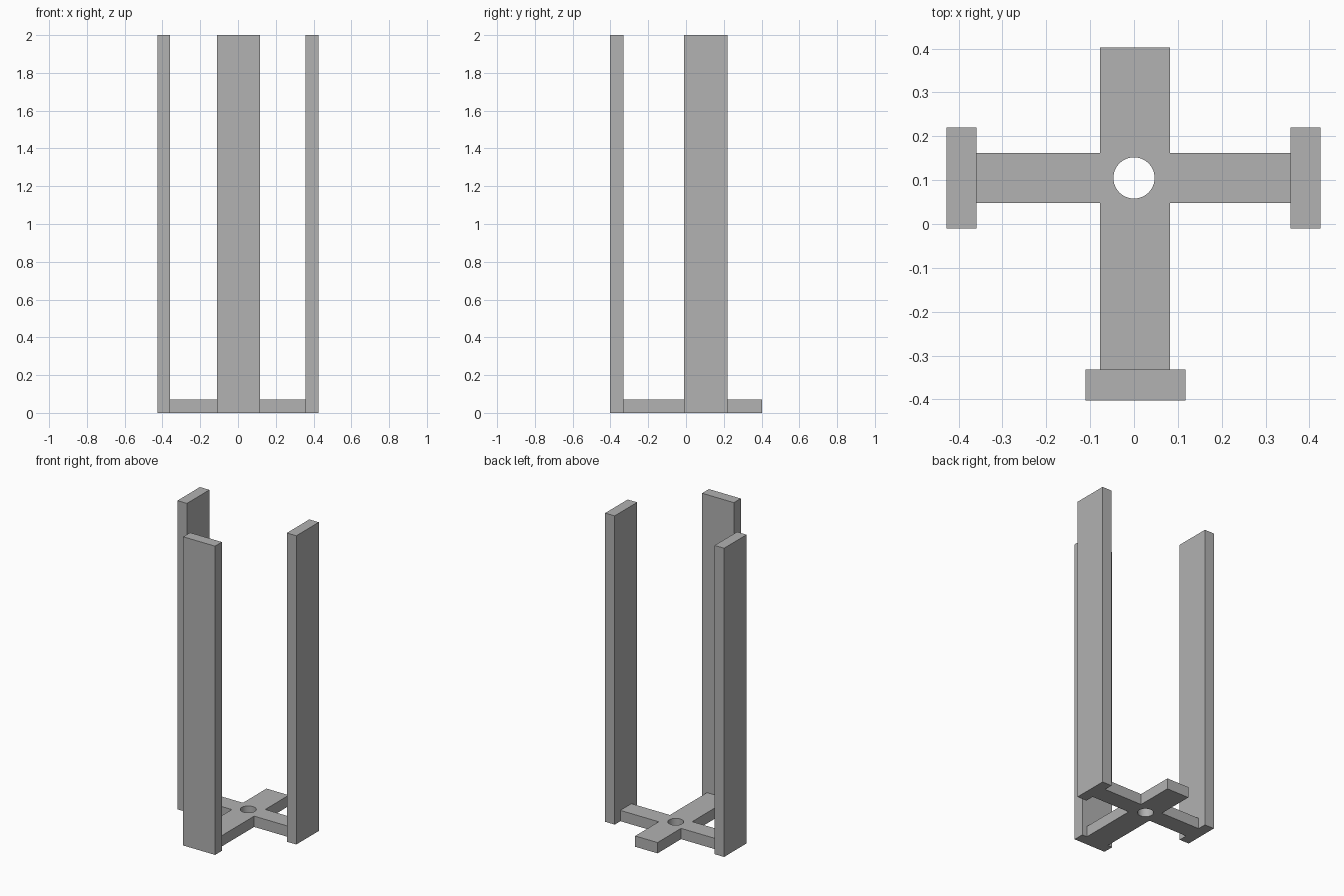
import bpy
import bmesh
from math import cos, sin, tau, radians

cube = bpy.data.objects.get("Cube")
if cube:
    bpy.data.objects.remove(cube)

grey = bpy.data.materials.new("plain grey")
grey.use_nodes = True
colour = (0.445, 0.445, 0.445, 1)
grey.diffuse_color = colour
grey.node_tree.nodes["Principled BSDF"].inputs["Base Color"].default_value = colour

HEIGHT = 2.0
BASE = 0.07


def prism(name, loops, height):
    """Extrude outlines upward from the ground; inner loops become holes."""
    bm = bmesh.new()
    for loop in loops:
        verts = [bm.verts.new((x, y, 0)) for x, y in loop]
        for a, b in zip(verts, verts[1:] + verts[:1]):
            bm.edges.new((a, b))
    bmesh.ops.triangle_fill(bm, edges=bm.edges[:], use_beauty=True)
    top = bmesh.ops.extrude_face_region(bm, geom=bm.faces[:], use_keep_orig=True)
    for v in top["geom"]:
        if isinstance(v, bmesh.types.BMVert):
            v.co.z = height
    bmesh.ops.recalc_face_normals(bm, faces=bm.faces[:])
    mesh = bpy.data.meshes.new(name)
    bm.to_mesh(mesh)
    bm.free()
    mesh.materials.append(grey)
    obj = bpy.data.objects.new(name, mesh)
    bpy.context.collection.objects.link(obj)
    return obj


def rectangle(x0, x1, y0, y1):
    return [(x0, y0), (x1, y0), (x1, y1), (x0, y1)]


# Cross-shaped base plate with a round centre hole
left, right, front, back = -0.078, 0.082, -0.332, 0.403
arm_front, arm_back, reach_l, reach_r = 0.048, 0.162, -0.359, 0.357
cross = [(left, front), (right, front), (right, arm_front), (reach_r, arm_front),
         (reach_r, arm_back), (right, arm_back), (right, back), (left, back),
         (left, arm_back), (reach_l, arm_back), (reach_l, arm_front), (left, arm_front)]
hole = [(0.047 * cos(tau * i / 48), 0.105 + 0.047 * sin(tau * i / 48)) for i in range(48)]
base = prism("base_cross", [cross, hole], BASE)

bpy.context.view_layer.objects.active = base
base.select_set(True)
bpy.ops.object.shade_smooth_by_angle(angle=radians(30))

# Tall upright boards
prism("front_upright", [rectangle(-0.111, 0.117, -0.402, front)], HEIGHT)
prism("right_upright", [rectangle(-0.427, reach_l, -0.01, 0.22)], HEIGHT)
prism("left_upright", [rectangle(reach_r, 0.425, -0.01, 0.22)], HEIGHT)
